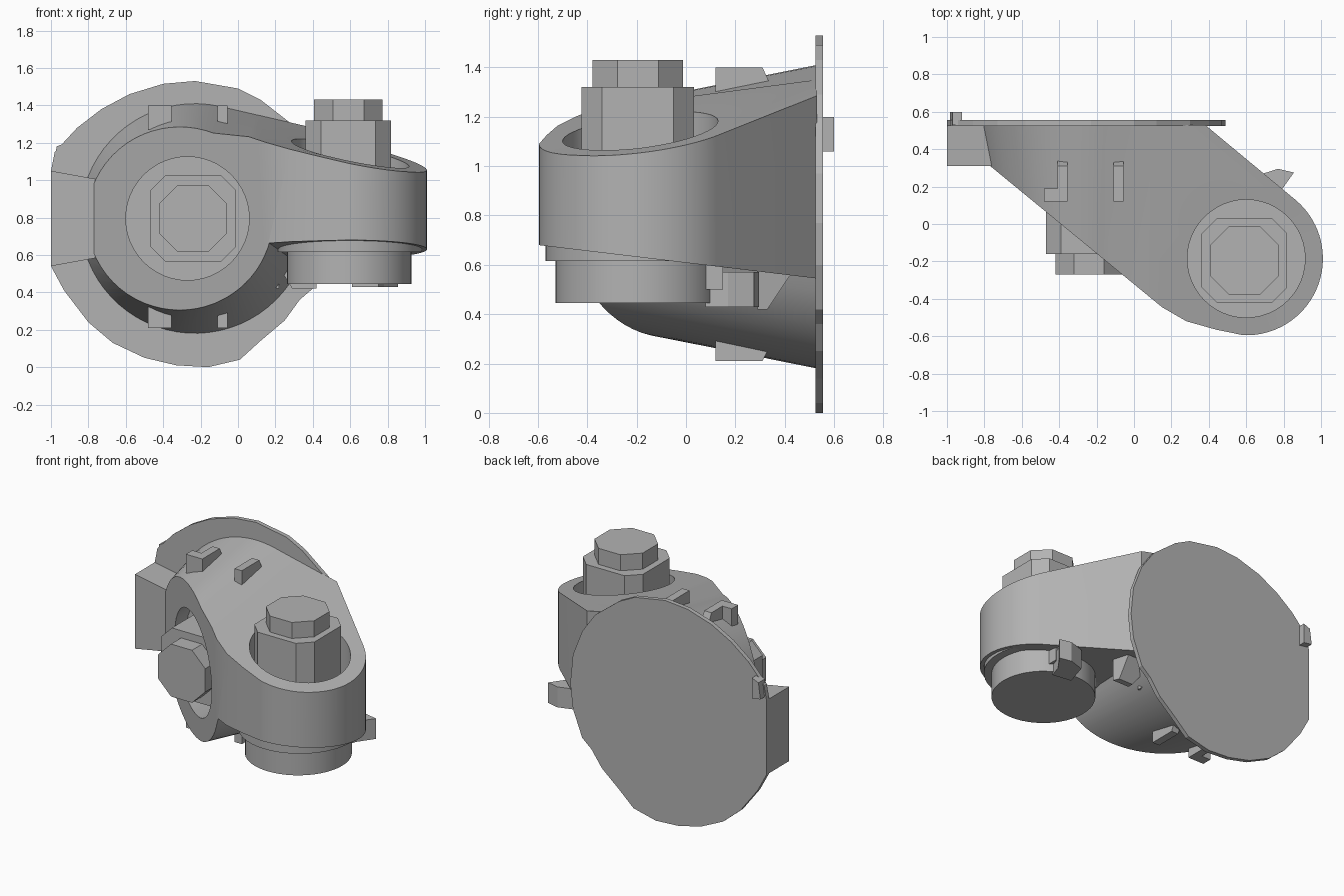
import bpy, bmesh
from math import cos, sin, radians

cube = bpy.data.objects.get("Cube")
if cube:
    bpy.data.objects.remove(cube, do_unlink=True)

grey = bpy.data.materials.new("plain_grey")
grey.use_nodes = True
grey.diffuse_color = (0.45, 0.45, 0.45, 1)
grey.node_tree.nodes["Principled BSDF"].inputs["Base Color"].default_value = (0.45, 0.45, 0.45, 1)


def loft(name, first, last):
    """Solid between two loops with the same number of points."""
    bm = bmesh.new()
    a = [bm.verts.new(p) for p in first]
    b = [bm.verts.new(p) for p in last]
    n = len(a)
    bm.faces.new(a)
    bm.faces.new(b)
    for i in range(n):
        j = (i + 1) % n
        bm.faces.new((a[i], a[j], b[j], b[i]))
    bmesh.ops.recalc_face_normals(bm, faces=bm.faces)
    mesh = bpy.data.meshes.new(name)
    bm.to_mesh(mesh)
    bm.free()
    mesh.materials.append(grey)
    obj = bpy.data.objects.new(name, mesh)
    bpy.context.collection.objects.link(obj)
    return obj


def along_y(pts, y):
    return [(x, y, z) for x, z in pts]


def along_z(pts, z):
    return [(x, y, z) for x, y in pts]


def prism(name, pts, axis, lo, hi):
    place = along_y if axis == "y" else along_z
    return loft(name, place(pts, lo), place(pts, hi))


def arc(cx, cy, r, start, end, n):
    angles = [radians(start + (end - start) * i / n) for i in range(n + 1)]
    return [(cx + r * cos(t), cy + r * sin(t)) for t in angles]


def circle(cx, cy, r, n=48):
    return arc(cx, cy, r, 0, 360, n)[:-1]


def octagon(cx, cy, half, flat):
    corners = [(half, -flat), (half, flat), (flat, half), (-flat, half),
               (-half, flat), (-half, -flat), (-flat, -half), (flat, -half)]
    return [(cx + u, cy + v) for u, v in corners]


def box(name, x0, x1, y0, y1, z0, z1):
    return prism(name, [(x0, y0), (x1, y0), (x1, y1), (x0, y1)], "z", z0, z1)


def activate(obj):
    bpy.ops.object.select_all(action="DESELECT")
    obj.select_set(True)
    bpy.context.view_layer.objects.active = obj


def smooth(obj):
    activate(obj)
    bpy.ops.object.shade_smooth_by_angle(angle=radians(25))


def boolean(obj, cutter, operation):
    mod = obj.modifiers.new("cut", "BOOLEAN")
    mod.operation = operation
    mod.solver = "EXACT"
    mod.object = cutter
    cutter.hide_render = True
    activate(obj)
    bpy.ops.object.modifier_apply(modifier=mod.name)
    bpy.data.objects.remove(cutter, do_unlink=True)


AX, AZ = -0.23, 0.795   # large horizontal socket
BX, BY = 0.60, -0.185   # upright knuckle

# Body: tapered front profile trimmed by the plan outline
front = arc(AX, AZ, 0.39, 78, 343, 48) + [(1.05, 0.68), (1.05, 0.995), (0.1, 1.19)]
back = arc(AX, AZ, 0.615, 78, 336, 48) + [(1.05, 0.545), (1.05, 1.13), (0.1, 1.35)]
body = loft("joint_body", along_y(front, -0.6), along_y(back, 0.53))
plan = [(-1, 0.5), (-1, 0.6), (0.3, 0.6), (0.38, 0.53)]
plan += arc(BX, BY, 0.41, 49, -92, 36)
plan += [(0.44, -0.565), (0.28, -0.52), (0.15, -0.445)]
boolean(body, prism("plan_trim", plan, "z", -0.2, 1.8), "INTERSECT")

# Bores for the two bolts
boolean(body, prism("front_bore", circle(AX - 0.04, AZ, 0.33), "y", -1, 0.3), "DIFFERENCE")
boolean(body, prism("top_bore", circle(BX, BY, 0.315), "z", 0.78, 1.6), "DIFFERENCE")
smooth(body)

# Bolts
prism("front_bolt_base", octagon(AX - 0.01, AZ, 0.23, 0.15), "y", -0.16, 0.32)
prism("front_bolt_head", octagon(AX - 0.01, AZ, 0.18, 0.08), "y", -0.27, -0.15)
prism("top_bolt_base", octagon(BX - 0.01, BY - 0.01, 0.228, 0.145), "z", 0.76, 1.32)
prism("top_bolt_head", octagon(BX - 0.01, BY - 0.01, 0.183, 0.083), "z", 1.31, 1.43)

# Cap and collar beneath the knuckle
smooth(prism("lower_cap", circle(BX - 0.005, BY - 0.01, 0.333), "z", 0.445, 0.7))
smooth(prism("lower_collar", circle(BX, BY, 0.385), "z", 0.615, 0.68))

# Round backing plate with a flat left edge
plate = [(-1, 0.54), (-0.93, 0.41), (-0.8, 0.24), (-0.67, 0.13), (-0.5, 0.05),
         (-0.33, 0.01), (-0.16, 0), (0.01, 0.04), (0.12, 0.14), (0.25, 0.25),
         (0.33, 0.36), (0.4, 0.42), (0.47, 0.6), (0.49, 0.77), (0.47, 0.97),
         (0.4, 1.15), (0.3, 1.29), (0.12, 1.43), (0, 1.49), (-0.23, 1.53),
         (-0.4, 1.515), (-0.58, 1.46), (-0.73, 1.38), (-0.86, 1.28), (-0.98, 1.15), (-1, 1.05)]
prism("backing_plate", plate, "y", 0.525, 0.555)

# Side block on the flat edge
block = [(-1, 0.54), (-0.7, 0.595), (-0.7, 0.995), (-1, 1.05)]
prism("side_block", block, "y", 0.31, 0.53)

# Small ribs above and below the socket
for side, edge, root in (("upper", 1.4, 1.27), ("lower", 0.21, 0.33)):
    for label, x0, x1 in (("left", -0.11, -0.055), ("right", -0.41, -0.355)):
        ends = [[(x, 0.12, root), (x, 0.12, edge), (x, 0.31, edge), (x, 0.34, (edge + root) / 2),
                 (x, 0.34, root)] for x in (x0, x1)]
        loft(side + "_rib_" + label, *ends)
    box(side + "_rib_foot", -0.48, -0.40, 0.12, 0.19, min(edge, root), max(edge, root))

# Tabs behind the cap
tab = [(0.61, 0.1), (0.66, 0.26), (0.77, 0.295), (0.855, 0.275), (0.78, 0.17), (0.75, 0.08)]
prism("rear_tab", tab, "z", 0.43, 0.57)
box("rear_tab_foot", 0.58, 0.78, 0.02, 0.15, 0.5, 0.64)
loft("web_tab", [(0.29, 0.29, 0.42), (0.42, 0.29, 0.42), (0.40, 0.33, 0.42), (0.29, 0.33, 0.42)],
     [(0.18, 0.29, 0.6), (0.42, 0.29, 0.6), (0.40, 0.45, 0.6), (0.18, 0.45, 0.6)])
loft("small_tab", [(0.16, 0.3, 0.43), (0.22, 0.3, 0.42), (0.21, 0.36, 0.43)],
     [(0.15, 0.3, 0.5), (0.22, 0.3, 0.5), (0.21, 0.4, 0.5)])

# Nub on the rear of the plate edge
nub = [(-0.985, 1.07), (-0.92, 1.06), (-0.92, 1.2), (-0.97, 1.18)]
prism("rear_nub", nub, "y", 0.53, 0.6)
